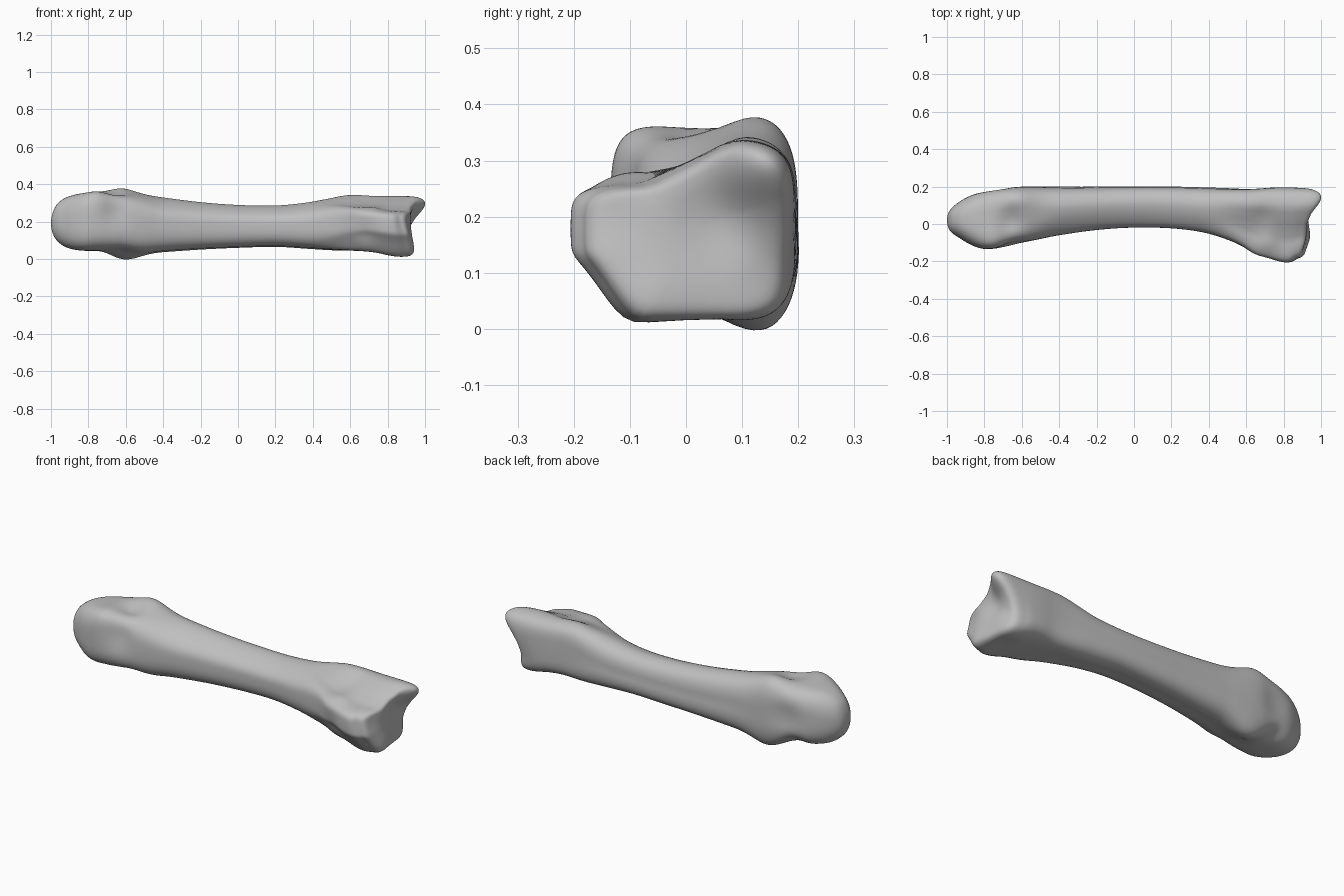
import bpy
import bmesh
import math
from mathutils import Vector

SIDES = 72
STEPS = 5

default_cube = bpy.data.objects.get("Cube")
if default_cube:
    bpy.data.objects.remove(default_cube, do_unlink=True)

# Bone outline along its length: x, front y, back y, bottom z, top z
OUTLINE = [
    (-1.0, .01, .03, .18, .2),
    (-.992, -.022, .06, .14, .243),
    (-.97, -.05, .09, .1, .29),
    (-.93, -.077, .122, .068, .323),
    (-.88, -.107, .15, .051, .342),
    (-.82, -.13, .175, .044, .352),
    (-.75, -.133, .193, .045, .357),
    (-.67, -.12, .2, .045, .353),
    (-.6, -.102, .2, .042, .348),
    (-.5, -.08, .198, .035, .342),
    (-.4, -.06, .195, .042, .33),
    (-.2, -.032, .195, .055, .305),
    (0, -.019, .197, .064, .29),
    (.2, -.023, .196, .069, .287),
    (.36, -.043, .192, .06, .302),
    (.48, -.077, .188, .052, .326),
    (.57, -.115, .186, .047, .343),
    (.65, -.165, .188, .043, .346),
    (.73, -.188, .194, .035, .341),
    (.8, -.204, .196, .02, .34),
    (.85, -.203, .195, .012, .34),
    (.89, -.185, .192, .013, .337),
]

# Joint surface closing the wide end: x, scale about the section centre
JOINT_RINGS = [(.913, .95), (.925, .85), (.929, .65), (.93, .4), (.93, .1)]

# Soft lumps and hollows: centre, reach, push
LUMPS = [
    ((-.62, .135, .35), .095, (0, .006, .034)),    # upper knob
    ((-.61, .14, .04), .1, (0, .006, -.051)),      # lower knob
    ((-.66, .02, .35), .06, (0, 0, -.02)),         # groove above the neck
    ((-.63, -.01, .04), .06, (0, 0, .012)),        # groove below the neck
    ((-.66, -.1, .25), .07, (0, .018, 0)),         # hollow behind the head
    ((-.76, -.09, .33), .07, (0, -.012, .014)),    # upper brow of the head
    ((-.74, .2, .2), .09, (0, -.02, 0)),           # hollow between the knobs
    ((-.77, .15, .06), .06, (0, -.01, .012)),      # step below the head
    ((.93, .15, .305), .09, (.081, 0, 0)),         # pointed corner
    ((.92, .07, .2), .08, (-.025, 0, 0)),          # hollow of the joint
    ((.9, .19, .1), .08, (-.03, -.008, 0)),        # receding back edge
    ((.91, -.17, .22), .09, (-.028, 0, 0)),        # receding front edge
    ((.91, -.06, .04), .07, (.015, 0, 0)),         # lower lip of the joint
    ((.68, .03, .31), .06, (0, 0, -.014)),         # groove above the wide end
    ((.71, -.09, .26), .06, (0, -.004, .014)),     # front lump of the wide end
    ((.68, -.16, .15), .06, (0, .015, 0)),         # hollow in the front
    ((.85, .04, .01), .05, (0, 0, .01)),           # notch underneath
]


def smoothstep(low, high, value):
    t = min(1, max(0, (value - low) / (high - low)))
    return t * t * (3 - 2 * t)


def spline(a, b, c, d, t):
    """Smooth curve from b to c."""
    return b + .5 * t * (c - a + t * (2*a - 5*b + 4*c - d + t * (3*(b - c) + d - a)))


def scaled(row, x, scale):
    _, front, back, bottom, top = row
    y, z = (front + back) / 2, (bottom + top) / 2
    return (x, y + (front - y) * scale, y + (back - y) * scale,
            z + (bottom - z) * scale, z + (top - z) * scale)


def section(x, front, back, bottom, top):
    """Rounded box outline; the upper front slopes and the wide end is bevelled."""
    centre = Vector((x, (front + back) / 2, (bottom + top) / 2))
    half_y, half_z = (back - front) / 2, (top - bottom) / 2
    wide = smoothstep(.35, .7, x)
    shaft = smoothstep(-.65, -.35, x) * (1 - wide)
    roundness = 2.3 + .9 * smoothstep(-1, -.8, x) - .5 * shaft + 1.2 * wide
    points = []
    for i in range(SIDES):
        angle = math.tau * i / SIDES
        across, up = (math.copysign(abs(v) ** (2 / roundness), v)
                      for v in (math.cos(angle), math.sin(angle)))
        if up > 0:
            up *= 1 - .5 * wide * smoothstep(-.6, .5, -across)
            up *= 1 - .28 * shaft * smoothstep(-.3, 1, -across)
        elif across < 0:
            up *= 1 - .55 * wide * smoothstep(.45, 1, -across)
        else:
            corner = 1 - .18 * shaft * across * up
            across, up = across * corner, up * corner
        points.append(centre + Vector((0, half_y * across, half_z * up)))
    return points


def add_lumps(point):
    moved = point.copy()
    for centre, reach, push in LUMPS:
        distance = (point - Vector(centre)).length
        moved += Vector(push) * math.exp(-(distance / reach) ** 2)
    return moved


# Smooth the outline into closely spaced sections
rows = OUTLINE + [scaled(OUTLINE[-1], x, s) for x, s in JOINT_RINGS]
padded = [rows[0]] + rows + [rows[-1]]
rings = []
for a, b, c, d in zip(padded, padded[1:], padded[2:], padded[3:]):
    for step in range(STEPS):
        row = [spline(*values, step / STEPS) for values in zip(a, b, c, d)]
        rings.append(section(*row))
rings.append(section(*rows[-1]))

# Loft the sections into one closed skin
bm = bmesh.new()
loops = [[bm.verts.new(add_lumps(p)) for p in ring] for ring in rings]
for first, second in zip(loops, loops[1:]):
    for i in range(SIDES):
        j = (i + 1) % SIDES
        bm.faces.new((first[i], first[j], second[j], second[i]))
bm.faces.new(loops[0])
bm.faces.new(loops[-1])
bmesh.ops.recalc_face_normals(bm, faces=bm.faces[:])
for face in bm.faces:
    face.smooth = True
mesh = bpy.data.meshes.new("long_bone")
bm.to_mesh(mesh)
bm.free()

bone = bpy.data.objects.new("long_bone", mesh)
bpy.context.collection.objects.link(bone)

# Plain grey bone colour
grey = bpy.data.materials.new("bone_grey")
grey.use_nodes = True
colour = (.52, .52, .52, 1)
grey.diffuse_color = colour
grey.node_tree.nodes["Principled BSDF"].inputs["Base Color"].default_value = colour
mesh.materials.append(grey)
